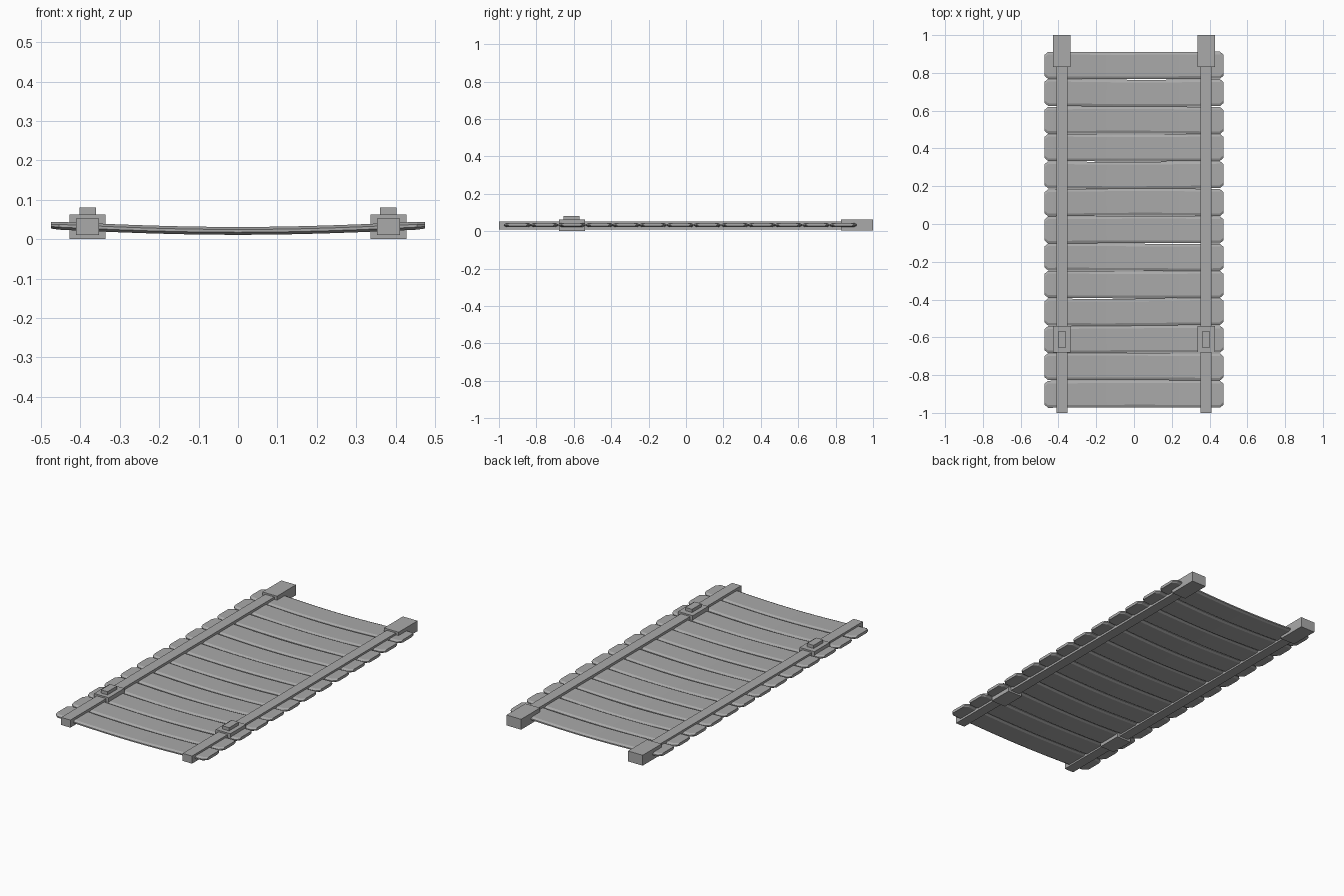
import bpy, bmesh, math, random

cube = bpy.data.objects.get("Cube")
if cube:
    bpy.data.objects.remove(cube, do_unlink=True)

random.seed(4)
GREY = 0.4
wood = bpy.data.materials.new("plain grey")
wood.use_nodes = True
wood.diffuse_color = (GREY, GREY, GREY, 1)
wood.node_tree.nodes["Principled BSDF"].inputs["Base Color"].default_value = (GREY, GREY, GREY, 1)


def finish(name, bm):
    bmesh.ops.recalc_face_normals(bm, faces=bm.faces)
    mesh = bpy.data.meshes.new(name)
    bm.to_mesh(mesh)
    bm.free()
    mesh.materials.append(wood)
    obj = bpy.data.objects.new(name, mesh)
    bpy.context.collection.objects.link(obj)
    return obj


def box(name, x, y, z):
    """Box given as (low, high) pairs on each axis."""
    bm = bmesh.new()
    bmesh.ops.create_cube(bm, size=1)
    for v in bm.verts:
        for i, (lo, hi) in enumerate((x, y, z)):
            v.co[i] = lo if v.co[i] < 0 else hi
    return finish(name, bm)


def plank(name, y_mid, half_y):
    """Sagging board: a bevelled section swept across x, narrowed at both ends."""
    bm = bmesh.new()
    half_x, half_z, cut, steps = 0.475, 0.010, 0.014, 12
    phase, wobble = random.uniform(0, 6), random.uniform(0.001, 0.003)
    inner = half_x - 0.02
    stations = [inner * (2 * i / steps - 1) for i in range(steps + 1)]
    stations = [-half_x] + stations + [half_x]
    rings = []
    for x in stations:
        end = abs(x) > inner + 0.001
        hy = half_y - (0.017 if end else 0)
        hz = half_z - (0.002 if end else 0)
        z_mid = 0.035 - 0.014 * math.cos(math.pi / 2 * x / half_x)
        y0 = y_mid + wobble * math.sin(5 * x + phase)
        ring = []
        for sy, sz in ((-1, -1), (1, -1), (1, 1), (-1, 1)):
            side = (hy, hz * 0.35)
            flat = (hy - cut, hz)
            pair = (side, flat) if sy * sz < 0 else (flat, side)
            if sy < 0 and sz < 0 or sy > 0 and sz > 0:
                pair = (side, flat)
            else:
                pair = (flat, side)
            ring += [bm.verts.new((x, y0 + sy * a, z_mid + sz * b)) for a, b in pair]
        rings.append(ring)
    for a, b in zip(rings, rings[1:]):
        for i in range(8):
            j = (i + 1) % 8
            bm.faces.new((a[i], a[j], b[j], b[i]))
    bm.faces.new(rings[0])
    bm.faces.new(rings[-1])
    return finish(name, bm)


# Cross boards, nearly touching
COUNT, FRONT, BACK = 13, -0.973, 0.912
pitch = (BACK - FRONT) / COUNT
boards = [plank(f"plank_{i + 1}", FRONT + pitch * (i + 0.5), pitch / 2 - 0.001)
          for i in range(COUNT)]
bpy.ops.object.select_all(action="DESELECT")
for board in boards:
    board.select_set(True)
bpy.context.view_layer.objects.active = boards[0]
bpy.ops.object.shade_smooth_by_angle(angle=math.radians(20))

# Side rails with rear end blocks, front clamps and pegs
for side, s in (("left", 1), ("right", -1)):
    def span(half):
        return (s * 0.382 - half, s * 0.382 + half)
    box(f"{side}_rail", span(0.029), (-1, 0.99), (0.010, 0.053))
    box(f"{side}_end_block", span(0.046), (0.83, 1), (0.003, 0.062))
    box(f"{side}_clamp", span(0.046), (-0.68, -0.54), (0.0, 0.062))
    box(f"{side}_peg", span(0.021), (-0.655, -0.57), (0.055, 0.080))
